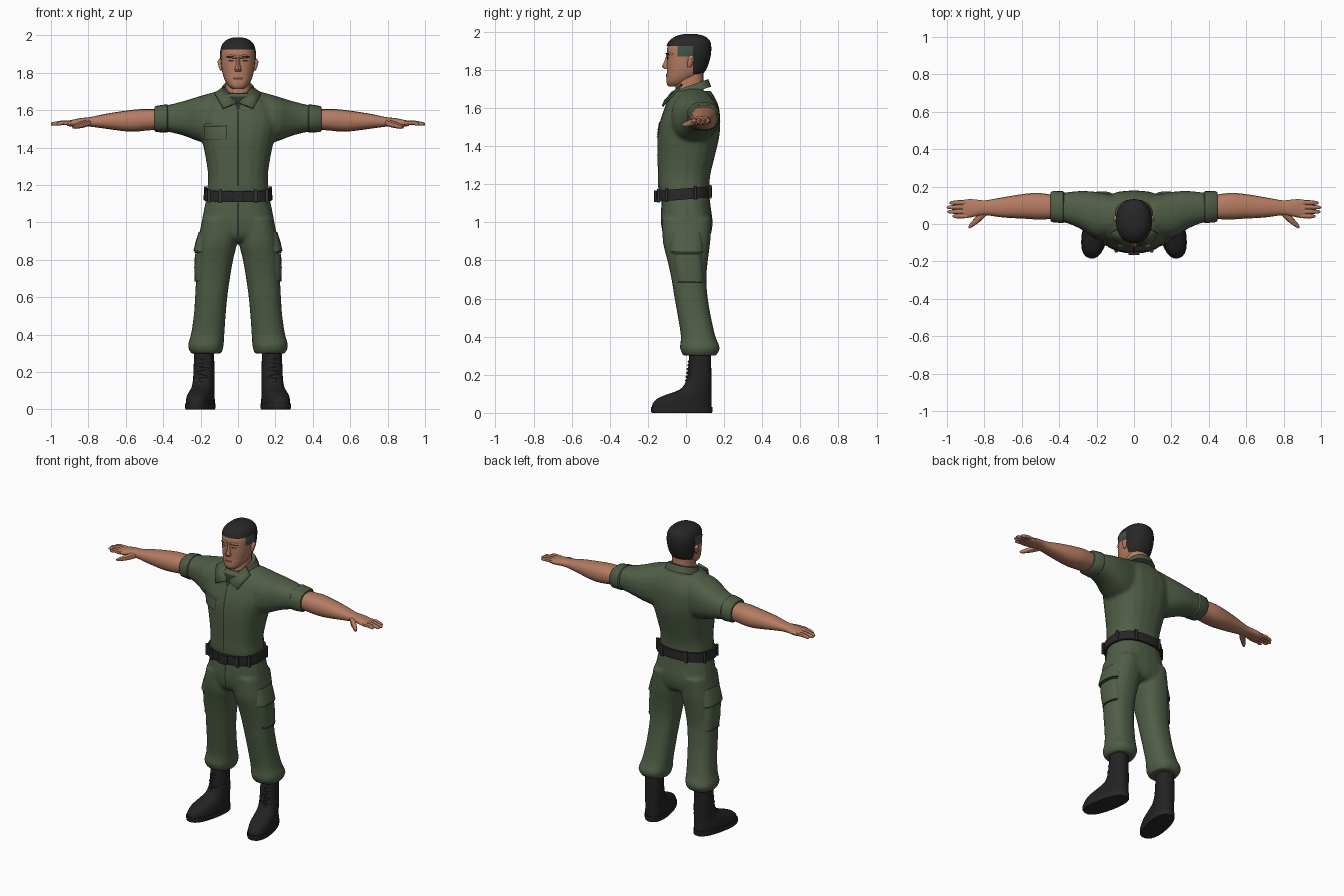
import bpy, bmesh, math
from mathutils import Vector, Matrix

cube = bpy.data.objects.get("Cube")
if cube:
    bpy.data.objects.remove(cube, do_unlink=True)
made = []


def material(name, *rgb):
    m = bpy.data.materials.new(name)
    m.use_nodes = True
    m.diffuse_color = (*rgb, 1)
    m.node_tree.nodes["Principled BSDF"].inputs["Base Color"].default_value = (*rgb, 1)
    return m


GREEN = material("olive cloth", .08, .112, .062)
SEAM = material("dark olive seam", .026, .037, .022)
SKIN = material("skin", .46, .2, .12)
LIP = material("lip", .25, .1, .065)
HAIR = material("hair", .02, .02, .021)
FADE = material("shaved hair", .05, .085, .06)
BOOT = material("boot leather", .016, .016, .016)
BELT = material("belt", .02, .02, .02)
LACE = material("lace and loop", .035, .035, .034)


# Ring builders: each ring is a centre and two half-axes
def flat(z, l, r, f, b):
    return (Vector(((l + r) / 2, (f + b) / 2, z)),
            Vector(((r - l) / 2, 0, 0)), Vector((0, (b - f) / 2, 0)))


def even(z, w, f, b):
    return flat(z, -w, w, f, b)


def upright(x, f, b, lo, hi):
    return (Vector((x, (f + b) / 2, (lo + hi) / 2)),
            Vector((0, (b - f) / 2, 0)), Vector((0, 0, (hi - lo) / 2)))


def tube(points, radii):
    pts = [Vector(q) for q in points]
    rings = []
    for i, (q, r) in enumerate(zip(pts, radii)):
        d = (pts[min(i + 1, len(pts) - 1)] - pts[max(i - 1, 0)]).normalized()
        ref = Vector((1, 0, 0)) if abs(d.z) > .8 else Vector((0, 0, 1))
        side = d.cross(ref).normalized()
        rings.append((q, side * r, side.cross(d) * r))
    return rings


def dense(rows, k=3):
    """Smoothly interpolated profile rows."""
    out = []
    for i in range(len(rows) - 1):
        a, b, c, d = (rows[max(i - 1, 0)], rows[i], rows[i + 1], rows[min(i + 2, len(rows) - 1)])
        for j in range(k):
            t = j / k
            out.append(tuple(q + t / 2 * (r - p + t * (2 * p - 5 * q + 4 * r - s + t * (3 * (q - r) + s - p)))
                             for p, q, r, s in zip(a, b, c, d)))
    return out + [rows[-1]]


def outline(ring, t, p):
    c, s = math.cos(t), math.sin(t)
    return (ring[0] + ring[1] * math.copysign(abs(c) ** (2 / p), c)
            + ring[2] * math.copysign(abs(s) ** (2 / p), s))


def finish(name, bm, mats, mirror=False):
    mesh = bpy.data.meshes.new(name)
    bm.to_mesh(mesh)
    bm.free()
    for m in mats:
        mesh.materials.append(m)
    ob = bpy.data.objects.new(name, mesh)
    bpy.context.collection.objects.link(ob)
    made.append(ob)
    if mirror:
        ob.modifiers.new("mirror", 'MIRROR')
    return ob


def skin_over(lofts, n=20, p=2.4, turn=None):
    bm = bmesh.new()
    for rings in lofts:
        rows = [[bm.verts.new(outline(r, math.tau * i / n, p)) for i in range(n)] for r in rings]
        for a, b in zip(rows, rows[1:]):
            for i in range(n):
                j = (i + 1) % n
                bm.faces.new((a[i], a[j], b[j], b[i]))
        bm.faces.new(rows[0])
        bm.faces.new(rows[-1])
    bmesh.ops.recalc_face_normals(bm, faces=bm.faces[:])
    if turn:
        bmesh.ops.transform(bm, matrix=turn, verts=bm.verts[:])
    return bm


def part(name, mat, lofts, mirror=False, **kw):
    return finish(name, skin_over(lofts, **kw), [mat], mirror)


def merge(ob):
    m = ob.modifiers.new("merge", 'REMESH')
    m.mode, m.voxel_size, m.use_smooth_shade = 'VOXEL', .01, True
    m = ob.modifiers.new("soften", 'SMOOTH')
    m.factor, m.iterations = .5, 5


def plate(name, mat, corners, target, offset=.004, mirror=False, n=10):
    """Thin sheet laid on the front of the target; corners run anticlockwise."""
    a, b, c, d = [Vector((x, -.2, z)) for x, z in corners]
    bm = bmesh.new()
    g = [[bm.verts.new(a.lerp(b, i / n).lerp(d.lerp(c, i / n), j / n))
          for i in range(n + 1)] for j in range(n + 1)]
    for j in range(n):
        for i in range(n):
            bm.faces.new((g[j][i], g[j][i + 1], g[j + 1][i + 1], g[j + 1][i]))
    w = finish(name, bm, [mat], mirror).modifiers.new("lay on", 'SHRINKWRAP')
    w.target, w.wrap_method, w.wrap_mode, w.offset = target, 'PROJECT', 'ABOVE_SURFACE', offset
    w.use_project_y = True


def box(x, z, w, h):
    return [(x - w, z - h), (x + w, z - h), (x + w, z + h), (x - w, z + h)]


# Shirt: torso and both sleeves merged
torso = [(1.1, .165, -.12, .125), (1.17, .165, -.145, .122), (1.25, .16, -.148, .128),
         (1.35, .174, -.15, .152), (1.45, .195, -.15, .175), (1.53, .215, -.137, .18),
         (1.6, .21, -.113, .174), (1.65, .17, -.097, .155), (1.69, .1, -.078, .13)]
sleeve = [(.1, -.07, .155, 1.41, 1.705), (.2, -.075, .172, 1.43, 1.677), (.28, -.03, .177, 1.46, 1.652),
          (.34, -.002, .172, 1.477, 1.636), (.4, .015, .165, 1.488, 1.622)]
shirt = part("shirt", GREEN, [[even(*r) for r in dense(torso)]]
             + [[upright(s * x, *r) for x, *r in dense(sleeve)] for s in (1, -1)])
merge(shirt)
cuff = [(.372, .012, .168, 1.487, 1.622), (.38, .004, .177, 1.48, 1.632),
        (.438, .01, .175, 1.483, 1.623), (.447, .018, .167, 1.49, 1.615)]
part("sleeve_cuff", GREEN, [[upright(*r) for r in cuff]], mirror=True)

# Collar, undershirt, placket and chest pocket
tilt = Vector((0, 0, .03))
stand = [even(1.682, .105, -.072, .132), even(1.722, .085, -.056, .117)]
part("collar_stand", GREEN, [[(c, u, v + tilt) for c, u, v in stand]])
bm = bmesh.new()
bm.faces.new([bm.verts.new(v) for v in
              ((.075, -.022, 1.725), (.006, -.11, 1.64), (.08, -.123, 1.61), (.125, -.05, 1.69))])
lapel = finish("collar_lapel", bm, [GREEN], True).modifiers.new("thick", 'SOLIDIFY')
lapel.thickness, lapel.offset = .01, 0
plate("undershirt", SEAM, [(-.004, 1.6), (.004, 1.6), (.034, 1.672), (-.034, 1.672)], shirt)
plate("placket_seam", SEAM, box(0, 1.395, .004, .2), shirt, n=16)
plate("chest_pocket", GREEN, box(-.118, 1.487, .058, .04), shirt, .007)
plate("pocket_flap_seam", SEAM, box(-.118, 1.513, .06, .003), shirt, .009)
plate("pocket_bottom_seam", SEAM, box(-.118, 1.447, .06, .0025), shirt, .006)
plate("pocket_side_seam", SEAM, box(-.06, 1.482, .0025, .035), shirt, .008)

# Trousers: hips and both legs merged
hips = [(1.15, .165, -.128, .122), (1.08, .18, -.13, .13), (1.0, .195, -.132, .14),
        (.93, .2, -.118, .128), (.9, .14, -.09, .1)]
leg = [(1.02, .01, .19, -.125, .135), (.9, .004, .215, -.122, .128), (.8, .026, .222, -.098, .115),
       (.7, .043, .225, -.076, .107), (.6, .057, .23, -.06, .115), (.5, .066, .237, -.042, .132),
       (.4, .073, .252, -.027, .155), (.34, .077, .268, -.032, .178), (.3, .088, .252, -.015, .158)]
trousers = part("trousers", GREEN, [[even(*r) for r in dense(hips)]]
                + [[flat(z, l, r, f, b) if s else flat(z, -r, -l, f, b)
                    for z, l, r, f, b in dense(leg)] for s in (0, 1)])
merge(trousers)
plate("fly_seam", SEAM, box(0, 1.015, .004, .09), trousers)
part("cargo_pocket", GREEN, [
    [flat(.835, .1, .23, -.075, .088), flat(.76, .1, .234, -.066, .092), flat(.69, .1, .232, -.05, .095)],
    [flat(.95, .1, .21, -.08, .085), flat(.9, .1, .226, -.083, .09), flat(.848, .1, .238, -.086, .093)]],
    mirror=True, p=3)
part("cargo_pocket_seam", SEAM, [
    [flat(z + h, .1, r, f, .09) for h in (-.005, .005)]
    for z, r, f in ((.842, .233, -.08), (.688, .233, -.052))], mirror=True, p=3)

# Belt with loops and buckle
slope = Vector((0, 0, .012))
band = [(c, u, v + slope) for c, u, v in
        (even(1.12, .184, -.153, .136), even(1.15, .183, -.157, .137), even(1.178, .178, -.155, .135))]
part("belt", BELT, [band], n=32)
loops = []
for deg in (20, 65, 115, 160, 215, 243, 297, 325):
    q = outline(band[1], math.radians(deg), 2.4)
    loops.append([flat(q.z + h, q.x - .009, q.x + .009, q.y - .008, q.y + .008) for h in (-.036, .036)])
part("belt_loops", LACE, loops, n=12, p=5)
part("belt_buckle", BELT, [[even(z, .03, -.167, -.145) for z in (1.108, 1.168)]], p=6)

# Bare arm, palm, fingers and thumb
arm = [(.4, .03, .15, 1.5, 1.605), (.5, .024, .165, 1.49, 1.607), (.58, .028, .162, 1.485, 1.6),
       (.7, .035, .143, 1.5, 1.582), (.79, .047, .127, 1.512, 1.563), (.84, .042, .13, 1.515, 1.558),
       (.88, .034, .133, 1.513, 1.55), (.915, .03, .128, 1.515, 1.543)]
part("arm", SKIN, [[upright(*r) for r in dense(arm)]], mirror=True, n=16)
digits = [tube([(.89, y, 1.532), (.94, y, 1.533), (tip - .01, y - .002, 1.527), (tip, y - .002, 1.524)],
               (.012, .0125, .01, .005))
          for y, tip in ((.043, .968), (.067, .995), (.091, 1), (.115, .985))]
digits.append(tube([(.8, .06, 1.533), (.835, .025, 1.522), (.868, -.005, 1.512), (.882, -.02, 1.508)],
                   (.018, .017, .012, .006)))
part("fingers", SKIN, digits, mirror=True, n=10)

# Neck and head
part("neck", SKIN, [[even(1.62, .075, -.05, .1), even(1.7, .068, -.056, .092), even(1.79, .066, -.04, .092)]])
skull = [(1.712, .026, -.09, -.03), (1.73, .05, -.102, .01), (1.76, .07, -.102, .06),
         (1.79, .081, -.1, .09), (1.83, .088, -.1, .107), (1.87, .091, -.099, .117),
         (1.91, .09, -.1, .12), (1.945, .079, -.085, .113), (1.97, .054, -.05, .085), (1.981, .022, -.01, .045)]
head = part("head", SKIN, [[even(*r) for r in dense(skull)]], n=32, p=2.3)
part("nose", SKIN, [[even(1.882, .011, -.102, -.07), even(1.845, .011, -.114, -.07),
                     even(1.818, .018, -.127, -.07), even(1.806, .018, -.116, -.07)]], n=12, p=2)
part("brow_ridge", SKIN, [tube([(.008, -.095, 1.884), (.035, -.091, 1.888), (.065, -.07, 1.882)],
                               (.01, .01, .005))], mirror=True, n=10)
part("ear", SKIN, [tube([(.088, .015, 1.815), (.09, .022, 1.835), (.092, .028, 1.86), (.09, .026, 1.876)],
                        (.008, .014, .018, .008))], mirror=True, n=12)
plate("eyebrow", HAIR, [(.018, 1.884), (.058, 1.883), (.056, 1.889), (.018, 1.891)], head, .009, True)
plate("eye", HAIR, box(.036, 1.864, .013, .004), head, .003, True)
plate("lips", LIP, box(0, 1.77, .025, .008), head, .003)
plate("mouth_line", SEAM, box(0, 1.771, .024, .0015), head, .005)

# Hair: a shell over the skull, cut along the hairline with shaved temples
bm = skin_over([[even(z + .007, w + .005, f - .004, b + .013) for z, w, f, b in dense(skull)[6:]]], n=32, p=2.3)
cuts = [((0, 0, h), (0, 0, 1)) for h in (1.78, 1.87, 1.925)] + [((0, y, 0), (0, 1, 0)) for y in (-.045, .038)]
for co, no in cuts:
    bmesh.ops.bisect_plane(bm, geom=bm.verts[:] + bm.edges[:] + bm.faces[:], plane_co=co, plane_no=no)
bare = []
for face in bm.faces:
    c = face.calc_center_median()
    temple = -.045 < c.y < .038 and 1.87 < c.z < 1.925
    face.material_index = int(temple)
    if not (temple or c.z > 1.925 or (c.y > .038 and c.z > 1.78)):
        bare.append(face)
bmesh.ops.delete(bm, geom=bare, context='FACES')
finish("hair", bm, [HAIR, FADE])

# Boots, turned outwards
turn = Matrix.Translation((.18, .08, 0)) @ Matrix.Rotation(math.radians(12), 4, 'Z')
upper = [(.33, .052, -.06, .05), (.22, .054, -.07, .052), (.16, .056, -.082, .053), (.122, .058, -.115, .054),
         (.098, .061, -.18, .054), (.075, .065, -.235, .055), (.045, .068, -.262, .056), (.02, .067, -.262, .056)]
part("boot", BOOT, [[even(*r) for r in dense(upper)]], mirror=True, n=24, turn=turn)
part("boot_sole", BELT, [[even(0, .068, -.265, .057), even(.008, .071, -.27, .06), even(.032, .071, -.27, .06)]],
     mirror=True, n=24, turn=turn)
laces = []
for i in range(7):
    z, lean = .15 + .02 * i, .008 * (-1) ** i
    y = -.086 + .003 * i
    laces.append(tube([(-.034, y + .016, z - lean), (0, y, z), (.034, y + .016, z + lean)], (.004, .005, .004)))
part("boot_laces", LACE, laces, mirror=True, n=6, turn=turn)

# Smooth shading with crisp hard edges
bpy.ops.object.select_all(action='DESELECT')
for ob in made:
    ob.select_set(True)
bpy.context.view_layer.objects.active = made[0]
bpy.ops.object.shade_smooth_by_angle(angle=math.radians(40))
